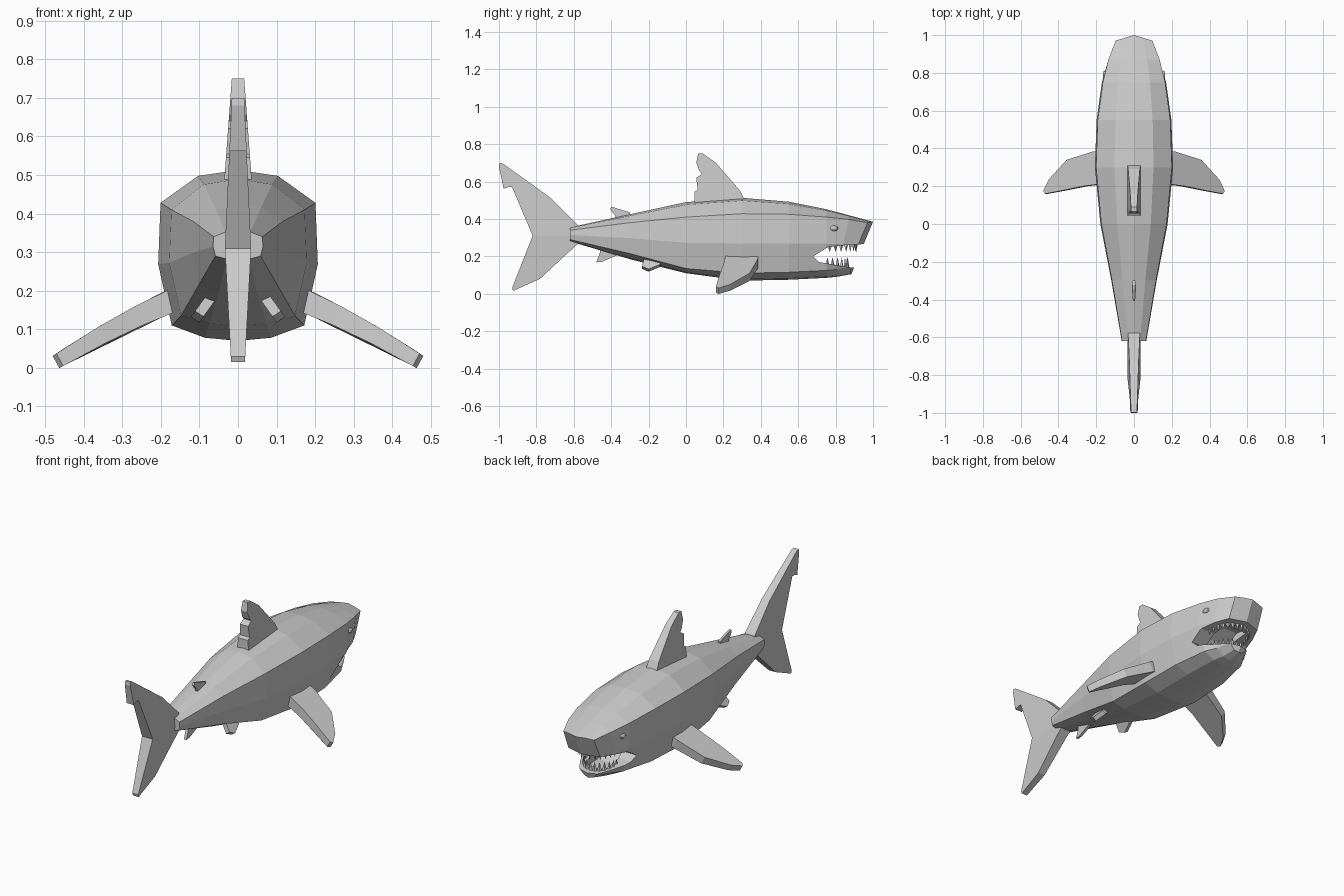
import bpy, bmesh, math
from mathutils import Vector, Matrix

cube = bpy.data.objects.get("Cube")
if cube:
    bpy.data.objects.remove(cube, do_unlink=True)

grey = bpy.data.materials.new("plain_grey")
grey.use_nodes = True
GREY = (0.6, 0.6, 0.6, 1)
grey.diffuse_color = GREY
grey.node_tree.nodes["Principled BSDF"].inputs["Base Color"].default_value = GREY


def finish(name, bm):
    bmesh.ops.recalc_face_normals(bm, faces=bm.faces)
    mesh = bpy.data.meshes.new(name)
    bm.to_mesh(mesh)
    bm.free()
    mesh.materials.append(grey)
    obj = bpy.data.objects.new(name, mesh)
    bpy.context.collection.objects.link(obj)
    return obj


def plate(name, outline, place):
    """Closed slab: place(u, v, side) gives the position of each outline point."""
    bm = bmesh.new()
    near, far = [[bm.verts.new(place(u, v, s)) for u, v in outline] for s in (-1, 1)]
    bm.faces.new(near)
    bm.faces.new(far[::-1])
    for i in range(len(outline)):
        bm.faces.new((near[i - 1], near[i], far[i], far[i - 1]))
    return finish(name, bm)


def upright(base, tip, z_base, z_tip):
    """Slab in the middle plane whose half thickness runs from base to tip."""
    def place(y, z, s):
        t = (z - z_base) / (z_tip - z_base)
        return Vector((s * (base + (tip - base) * t), y, z))
    return place


# Body: rings of y, half width, top, shoulder, lower edge, belly, belly width ratio
rings = [
    (-.62, .065, .355, .34, .29, .28, .9),
    (-.3, .12, .425, .38, .215, .185, .85),
    (0, .178, .49, .41, .135, .11, .83),
    (.3, .207, .513, .428, .11, .07, .83),
    (.55, .198, .492, .425, .115, .075, .83),
    (.75, .17, .452, .41, .125, .085, .75),
    (.87, .14, .42, .398, .13, .09, .66),
    (.97, .1, .385, .38, .145, .105, .6),
]
bm = bmesh.new()
loops = []
for y, w, top, sh, low, belly, ratio in rings:
    lw = w * ratio
    half = [(0, top), (w * .5, top - (top - sh) * .18), (w * .97, sh),
            (w, (sh + low) / 2), (lw, low), (lw * .5, belly + (low - belly) * .2), (0, belly)]
    section = half + [(-x, z) for x, z in half[-2:0:-1]]
    slant = max(0, y - .76) * 2
    bow = .03 if y > .9 else 0
    loops.append([bm.verts.new((x, y - slant * max(0, sh - z) + bow * (1 - abs(x) / w), z))
                  for x, z in section])
for a, b in zip(loops, loops[1:]):
    for i in range(len(a)):
        bm.faces.new((a[i - 1], a[i], b[i], b[i - 1]))
bm.faces.new(loops[0])
nose = bm.verts.new((0, .95, .265))
for i in range(len(loops[-1])):
    bm.faces.new((loops[-1][i - 1], loops[-1][i], nose))
body = finish("body", bm)

# Mouth: a full-width wedge, then a narrower cavity behind the teeth
mouth = [(.68, .2), (.76, .25), (.85, .26), (.94, .265), (1.1, .28),
         (1.1, .12), (.89, .14), (.82, .15), (.71, .17)]
cavity = [(.62, .17), (.7, .25), (.78, .295), (.86, .29), (.86, .2), (.82, .12), (.7, .125)]
for name, outline, width in (("mouth_cutter", mouth, .4), ("cavity_cutter", cavity, .07)):
    cutter = plate(name, outline, lambda y, z, s: Vector((s * width, y, z)))
    cutter.hide_render = True
    mod = body.modifiers.new(name, "BOOLEAN")
    mod.object = cutter
    mod.operation = "DIFFERENCE"
    mod.solver = "EXACT"
    bpy.context.view_layer.objects.active = body
    bpy.ops.object.modifier_apply(modifier=name)
    bpy.data.objects.remove(cutter, do_unlink=True)


# Teeth: small pyramids along each jaw arc
def teeth(name, count, a, b, y0, z, height, direction):
    bm = bmesh.new()
    for i in range(count):
        angle = math.radians(-95 + 190 * i / (count - 1))
        spot = Matrix.Translation((a * math.sin(angle), y0 + b * math.cos(angle),
                                   z + direction * height / 2))
        turn = Matrix.Rotation(-angle, 4, "Z") @ Matrix.Diagonal((1, .6, direction, 1))
        bmesh.ops.create_cone(bm, cap_ends=True, segments=4, radius1=.014, radius2=0,
                              depth=height, matrix=spot @ turn)
    finish(name, bm)


teeth("upper_teeth", 15, .11, .13, .78, .268, .045, -1)
teeth("lower_teeth", 13, .09, .1, .765, .14, .055, 1)

# Middle fins
plate("tail_upper_lobe",
      [(-.82, .31), (-.93, .57), (-.945, .572), (-.975, .562), (-1, .68), (-.997, .7),
       (-.98, .697), (-.72, .51), (-.58, .37), (-.56, .31)], upright(.034, .016, .31, .7))
plate("tail_lower_lobe",
      [(-.82, .31), (-.93, .03), (-.925, .015), (-.78, .08), (-.63, .22), (-.575, .27),
       (-.56, .31)], upright(.034, .018, .31, .015))
plate("dorsal_fin",
      [(.045, .46), (.045, .545), (.062, .555), (.055, .62), (.085, .64), (.072, .655),
       (.055, .7), (.065, .75), (.09, .75), (.16, .7), (.29, .55), (.31, .51), (.31, .46)],
      upright(.036, .016, .48, .75))
plate("second_dorsal_fin",
      [(-.37, .39), (-.38, .42), (-.405, .45), (-.4, .465), (-.38, .46), (-.3, .435), (-.3, .39)],
      upright(.008, .006, .39, .465))
plate("anal_fin",
      [(-.36, .25), (-.36, .21), (-.45, .17), (-.48, .168), (-.46, .22), (-.46, .25)],
      upright(.01, .007, .25, .168))


# Paired fins and eyes
def make_pair(side, sign):
    def pectoral(x, y, s):
        t = (x - .17) / .31
        centre = .175 - .16 * t + .03 * t * (1 - t)
        thick = s * (.03 - .012 * t)
        return Vector((sign * (x + thick * .48 - .008 * t), y, centre + thick * .88))

    plate(side + "_pectoral_fin",
          [(.14, .385), (.2, .385), (.35, .34), (.45, .235), (.48, .175), (.47, .16),
           (.36, .18), (.26, .2), (.14, .215)], pectoral)

    def pelvic(y, z, s):
        return Vector((sign * (.068 + (.185 - z) * .72 + s * .011), y, z + s * .007))

    plate(side + "_pelvic_fin",
          [(-.22, .2), (-.235, .14), (-.2, .125), (-.14, .15), (-.12, .2)], pelvic)

    eye = bmesh.new()
    bmesh.ops.create_uvsphere(eye, u_segments=10, v_segments=6, radius=1,
                              matrix=Matrix.Translation((sign * .152, .79, .35))
                              @ Matrix.Diagonal((.014, .024, .015, 1)))
    finish(side + "_eye", eye)


make_pair("left", 1)
make_pair("right", -1)
